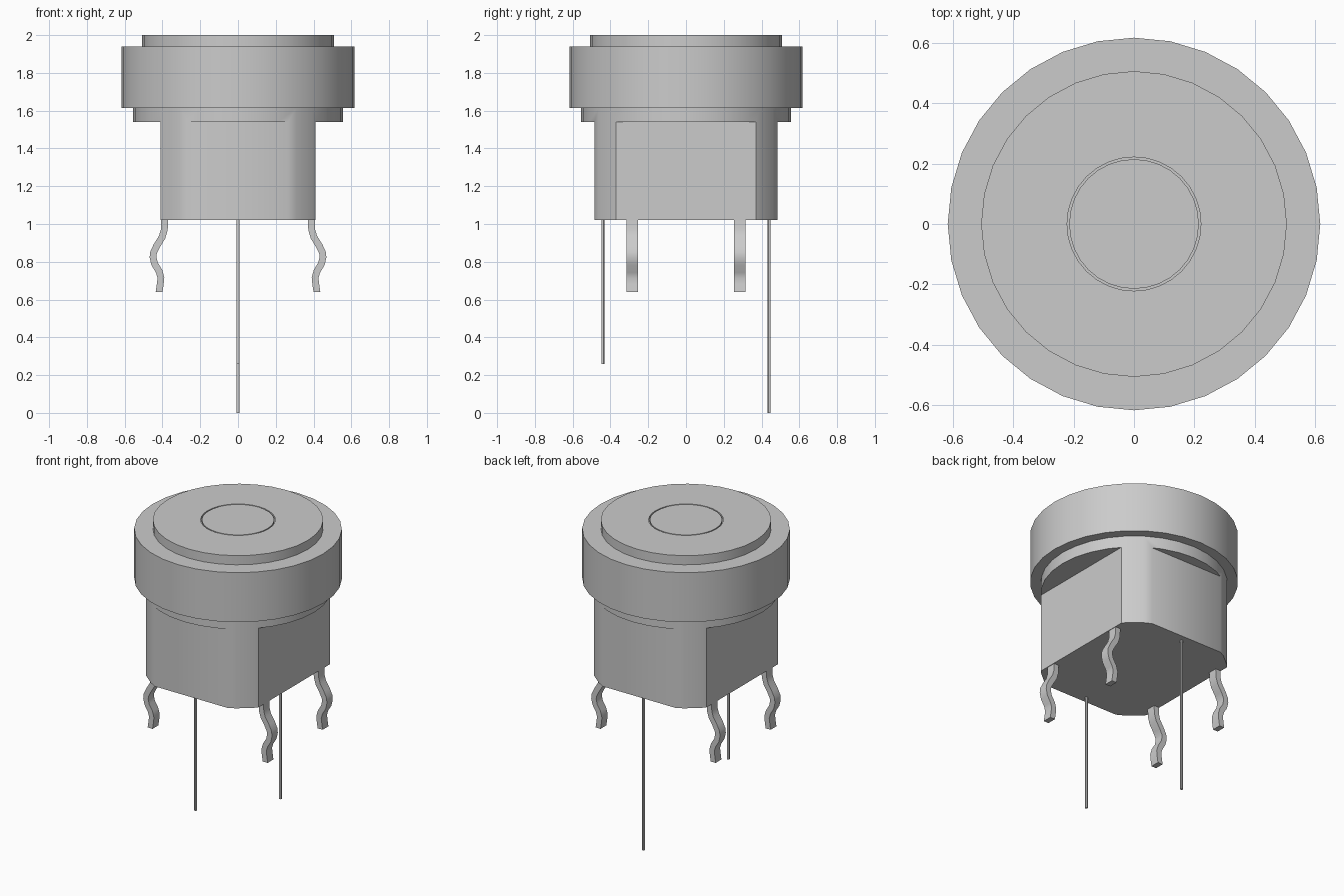
import bpy, bmesh, math
from mathutils import Matrix, Vector

cube = bpy.data.objects.get("Cube")
if cube:
    bpy.data.objects.remove(cube, do_unlink=True)

grey = bpy.data.materials.new("light_grey")
grey.use_nodes = True
colour = (0.6, 0.6, 0.6, 1)
grey.diffuse_color = colour
grey.node_tree.nodes["Principled BSDF"].inputs["Base Color"].default_value = colour


def finish(name, bm):
    """Turn a bmesh into a named grey object."""
    bmesh.ops.recalc_face_normals(bm, faces=bm.faces)
    mesh = bpy.data.meshes.new(name)
    bm.to_mesh(mesh)
    bm.free()
    mesh.materials.append(grey)
    obj = bpy.data.objects.new(name, mesh)
    bpy.context.collection.objects.link(obj)
    return obj


def smooth(obj):
    bpy.ops.object.select_all(action="DESELECT")
    obj.select_set(True)
    bpy.context.view_layer.objects.active = obj
    bpy.ops.object.shade_smooth_by_angle(angle=math.radians(30))


def cylinder(name, radius, bottom, top, sides=32, x=0, y=0):
    bm = bmesh.new()
    turn = Matrix.Rotation(math.pi / 2, 4, "Z")
    place = Matrix.Translation((x, y, (bottom + top) / 2))
    bmesh.ops.create_cone(bm, cap_ends=True, segments=sides, radius1=radius,
                          radius2=radius, depth=top - bottom, matrix=place @ turn)
    return finish(name, bm)


def lathe(name, profile, sides=32):
    """Spin a (radius, height) profile around z."""
    bm = bmesh.new()
    verts = [bm.verts.new((r, 0, z)) for r, z in profile]
    edges = [bm.edges.new(pair) for pair in zip(verts, verts[1:])]
    bmesh.ops.spin(bm, geom=verts + edges, cent=(0, 0, 0), axis=(0, 0, 1),
                   angle=math.tau, steps=sides, use_duplicate=False)
    bmesh.ops.remove_doubles(bm, verts=bm.verts, dist=0.0005)
    return finish(name, bm)


# Housing: round flange whose lower part is cut by four flats
housing = cylinder("housing", 0.555, 1.02, 1.615)
bm = bmesh.new()
for side in (-1, 1):
    for centre, size in (((side * 0.71, 0, 1.04), (0.6, 0.9, 1)),
                         ((0, side * 0.785, 1.04), (0.7, 0.6, 1))):
        bmesh.ops.create_cube(bm, size=1, matrix=Matrix.Translation(centre)
                              @ Matrix.Diagonal((*size, 1)))
cutter = finish("flat_cutter", bm)
cutter.hide_render = True
cut = housing.modifiers.new("flats", "BOOLEAN")
cut.operation = "DIFFERENCE"
cut.solver = "EXACT"
cut.object = cutter
bpy.context.view_layer.objects.active = housing
bpy.ops.object.modifier_apply(modifier=cut.name)
bpy.data.objects.remove(cutter, do_unlink=True)
smooth(housing)

# Collar and raised cap with a fine groove around the central disc
smooth(cylinder("collar", 0.618, 1.615, 1.94))
smooth(lathe("cap", [(0, 2), (0.215, 2), (0.215, 1.97), (0.222, 1.97),
                     (0.222, 2), (0.507, 2), (0.507, 1.94), (0, 1.94)]))

# Two thin wire leads, the rear one longer
smooth(cylinder("front_lead", 0.008, 0.26, 1.03, 12, y=-0.44))
smooth(cylinder("back_lead", 0.008, 0, 1.03, 12, y=0.44))

# Four kinked mounting legs, swept as flat strips
path = [Vector(p) for p in ((0.388, 1.03), (0.39, 0.97), (0.402, 0.93),
                            (0.43, 0.885), (0.447, 0.85), (0.45, 0.825),
                            (0.442, 0.79), (0.418, 0.75), (0.408, 0.715),
                            (0.412, 0.68), (0.418, 0.64))]


def leg(name, side, y, width=0.06, thick=0.036):
    bm = bmesh.new()
    rings = []
    for i, p in enumerate(path):
        along = (path[min(i + 1, len(path) - 1)] - path[max(i - 1, 0)]).normalized()
        if i == len(path) - 1:
            along = Vector((0, -1))
        out = Vector((-along.y, along.x)) * thick / 2
        corners = ((1, 1), (1, -1), (-1, -1), (-1, 1))
        rings.append([bm.verts.new((side * (p.x + s * out.x), y + t * width / 2,
                                    p.y + s * out.y)) for s, t in corners])
    for a, b in zip(rings, rings[1:]):
        for k in range(4):
            n = (k + 1) % 4
            bm.faces.new((a[k], a[n], b[n], b[k]))
    bm.faces.new(rings[0])
    bm.faces.new(rings[-1])
    smooth(finish(name, bm))


for side, side_name in ((1, "left"), (-1, "right")):
    for y, end_name in ((-0.285, "front"), (0.285, "back")):
        leg(f"{end_name}_{side_name}_leg", side, y)
